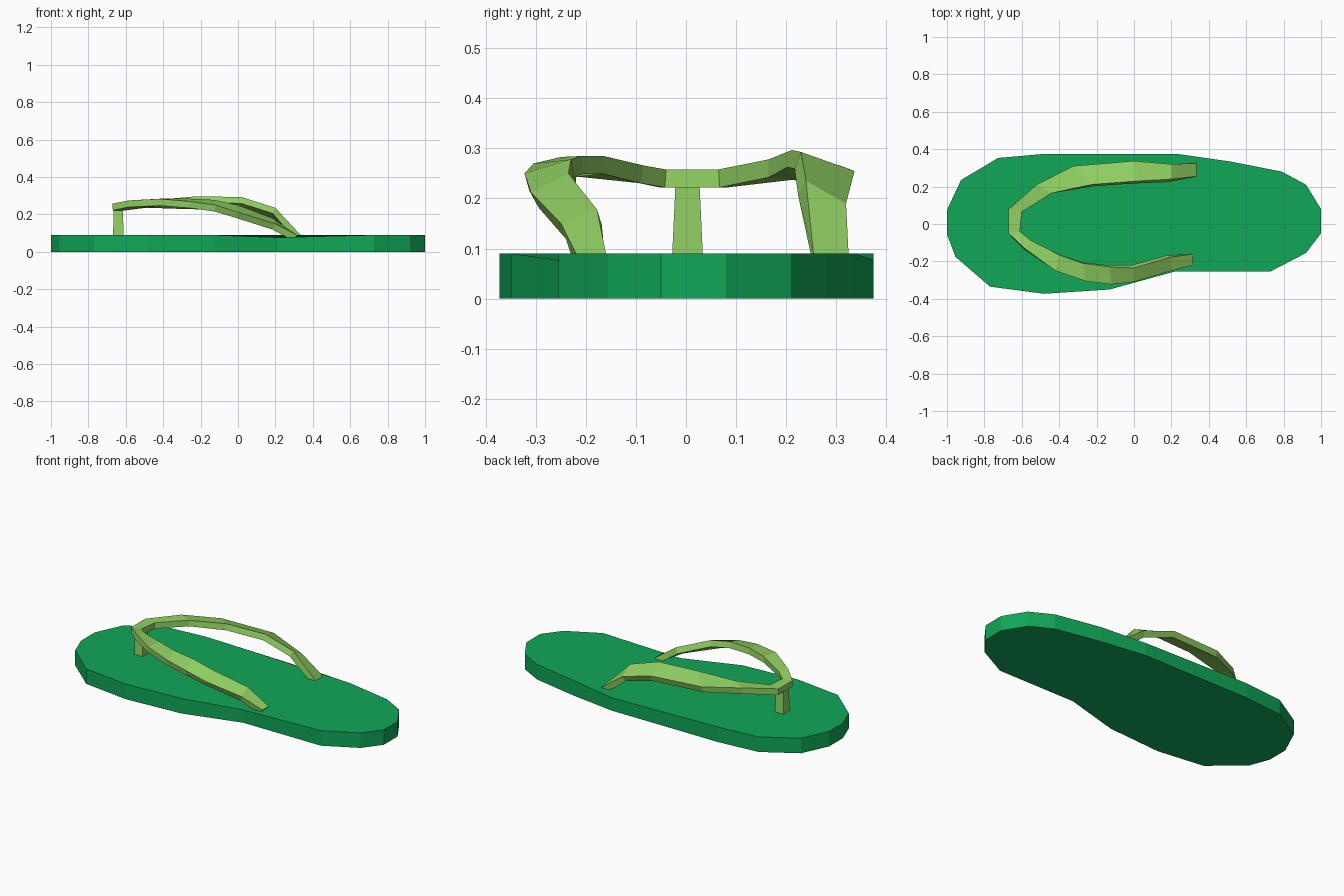
import bpy, bmesh
from mathutils import Vector

if "Cube" in bpy.data.objects:
    bpy.data.objects.remove(bpy.data.objects["Cube"])


def material(name, color):
    m = bpy.data.materials.new(name)
    m.diffuse_color = (*color, 1)
    m.use_nodes = True
    m.node_tree.nodes["Principled BSDF"].inputs["Base Color"].default_value = m.diffuse_color
    return m


def make_object(name, bm, mat):
    bmesh.ops.recalc_face_normals(bm, faces=bm.faces)
    me = bpy.data.meshes.new(name)
    bm.to_mesh(me)
    bm.free()
    me.materials.append(mat)
    ob = bpy.data.objects.new(name, me)
    bpy.context.collection.objects.link(ob)
    return ob


def loft(name, rings, mat):
    """Join equal rings of points with quads and cap both ends."""
    bm = bmesh.new()
    loops = [[bm.verts.new(p) for p in r] for r in rings]
    n = len(loops[0])
    for a, b in zip(loops, loops[1:]):
        for k in range(n):
            j = (k + 1) % n
            bm.faces.new((a[k], a[j], b[j], b[k]))
    bm.faces.new(loops[0])
    bm.faces.new(loops[-1])
    return make_object(name, bm, mat)


sole_green = material("sole_green", (0.005, 0.39, 0.095))
strap_green = material("strap_green", (0.29, 0.64, 0.125))

# Sole: foot outline extruded upward, dipping slightly at the waist
outline = [(-1, .075), (-.925, .235), (-.727, .353), (-.475, .375), (.23, .375),
           (.51, .335), (.79, .28), (.92, .21), (1, .08), (1, -.05),
           (.92, -.155), (.727, -.255), (.215, -.255), (-.13, -.35),
           (-.48, -.373), (-.77, -.335), (-.955, -.175), (-1, -.055)]
top = [(x, y, .077 if .2 < x < .25 else .09) for x, y in outline]
loft("sole", [[(x, y, 0) for x, y in outline], top], sole_green)

# Strap: outer and inner top edge at each station, thickened along the normal
stations = [
    ((.335, .325, .09), (.335, .255, .09)),
    ((.20, .32, .19), (.20, .24, .235)),
    ((0, .337, .255), (.02, .23, .293)),
    ((-.325, .31, .265), (-.22, .212, .297)),
    ((-.52, .21, .273), (-.44, .165, .278)),
    ((-.67, .08, .258), (-.60, .065, .258)),
    ((-.67, -.05, .258), (-.61, -.04, .258)),
    ((-.585, -.13, .275), (-.555, -.085, .266)),
    ((-.42, -.25, .283), (-.40, -.165, .285)),
    ((-.26, -.305, .27), (-.275, -.21, .285)),
    ((-.12, -.323, .25), (-.13, -.23, .278)),
    ((0, -.31, .212), (0, -.235, .25)),
    ((.20, -.25, .15), (.19, -.178, .178)),
    ((.315, -.22, .09), (.315, -.16, .09)),
]
edges = [(Vector(o), Vector(i)) for o, i in stations]
mids = [(o + i) / 2 for o, i in edges]
rings = []
for k, (o, i) in enumerate(edges):
    along = mids[min(k + 1, len(mids) - 1)] - mids[max(k - 1, 0)]
    normal = along.cross(i - o).normalized()
    if normal.z < 0:
        normal.negate()
    down = normal * -.036
    rings.append([o, i, i + down, o + down])
loft("strap", rings, strap_green)

# Toe post: slightly flared towards the sole
loft("toe_post", [[(-.64 + sx * w, .003 + sy * h, z)
                   for sx, sy in ((-1, -1), (1, -1), (1, 1), (-1, 1))]
                  for w, h, z in ((.028, .031, .08), (.025, .024, .23))], strap_green)
